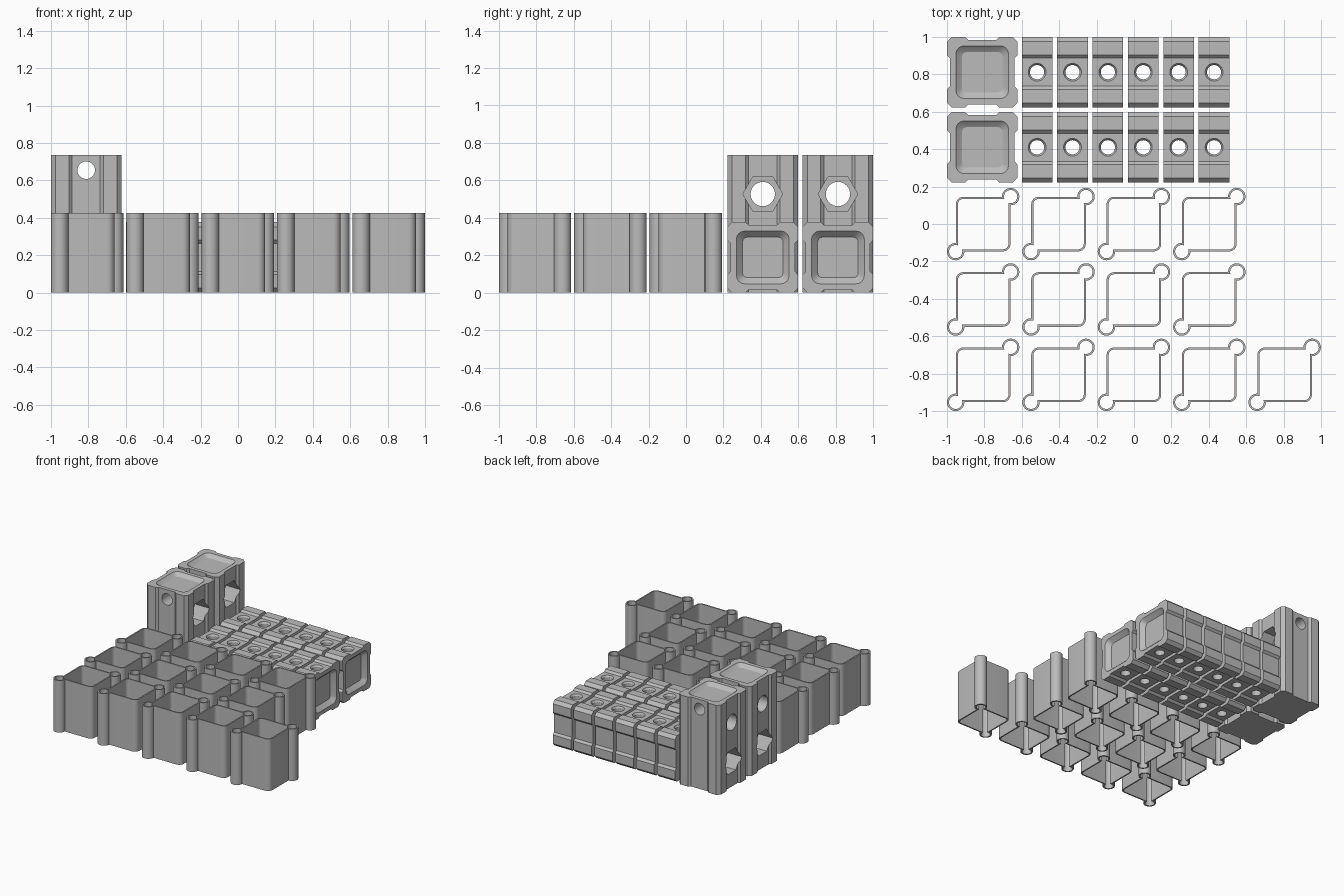
import bpy, bmesh, math
from mathutils import Matrix, Vector

cube = bpy.data.objects.get("Cube")
if cube:
    bpy.data.objects.remove(cube, do_unlink=True)

grey = bpy.data.materials.new("light grey")
grey.use_nodes = True
COLOUR = (0.5, 0.5, 0.5, 1)
grey.diffuse_color = COLOUR
grey.node_tree.nodes["Principled BSDF"].inputs["Base Color"].default_value = COLOUR


def arc(cx, cy, r, start, end, n):
    angles = [math.radians(start + (end - start) * i / n) for i in range(n + 1)]
    return [(cx + r * math.cos(a), cy + r * math.sin(a)) for a in angles]


def circle(r, n=32, start=0):
    return arc(0, 0, r, start, start + 360, n)[:-1]


def rounded_square(half, r):
    c = half - r
    pts = []
    for k, (sx, sy) in enumerate([(1, 1), (-1, 1), (-1, -1), (1, -1)]):
        pts += arc(sx * c, sy * c, r, 90 * k, 90 * k + 90, 4)
    return pts


def loft(sections, closed_ring=False, matrix=None):
    """Mesh through (profile, height) sections, capped or joined end to end."""
    bm = bmesh.new()
    loops = [[bm.verts.new((x, y, z)) for x, y in prof] for prof, z in sections]
    pairs = list(zip(loops, loops[1:]))
    if closed_ring:
        pairs.append((loops[-1], loops[0]))
    else:
        bm.faces.new(loops[0])
        bm.faces.new(loops[-1])
    for a, b in pairs:
        for i in range(len(a)):
            j = (i + 1) % len(a)
            bm.faces.new((a[i], a[j], b[j], b[i]))
    bmesh.ops.recalc_face_normals(bm, faces=bm.faces)
    if matrix:
        bm.transform(matrix)
    mesh = bpy.data.meshes.new("part")
    bm.to_mesh(mesh)
    bm.free()
    return mesh


def place(name, mesh, loc, turned=False):
    ob = bpy.data.objects.new(name, mesh)
    ob.location = loc
    if turned:
        ob.rotation_euler.y = math.pi / 2
    bpy.context.collection.objects.link(ob)
    return ob


def carve(mesh, cutters):
    """Subtract every cutter mesh and return the finished mesh."""
    body = place("body", mesh, (0, 0, 0))
    tools = [place("cutter", c, (0, 0, 0)) for c in cutters]
    for tool in tools:
        tool.hide_render = True
        mod = body.modifiers.new("cut", 'BOOLEAN')
        mod.object, mod.operation, mod.solver = tool, 'DIFFERENCE', 'EXACT'
    deps = bpy.context.evaluated_depsgraph_get()
    result = bpy.data.meshes.new_from_object(body.evaluated_get(deps))
    for ob in [body] + tools:
        bpy.data.objects.remove(ob, do_unlink=True)
    return result


def finish(mesh):
    mesh.materials.clear()
    mesh.materials.append(grey)
    ob = place("shading", mesh, (0, 0, 0))
    bpy.ops.object.select_all(action='DESELECT')
    ob.select_set(True)
    bpy.context.view_layer.objects.active = ob
    bpy.ops.object.shade_smooth_by_angle(angle=math.radians(30))
    bpy.data.objects.remove(ob, do_unlink=True)
    return mesh


# Thin tube: square outline with a round bead on two opposite corners
TUBE_H, BEAD = 0.427, 0.147


def tube_outline(inset):
    h, r = 0.146 - inset, 0.0465 - inset
    bite = math.degrees(math.asin((BEAD - h) / r))
    half = arc(BEAD, BEAD, r, -90 - bite, 180 + bite, 28)
    c = h - 0.04 + inset
    half += arc(-c, c, h - c, 90, 180, 6)
    return half + [(-x, -y) for x, y in half]


outer, inner = tube_outline(0), tube_outline(0.011)
tube = finish(loft([(outer, 0), (outer, TUBE_H), (inner, TUBE_H), (inner, 0)],
                   closed_ring=True))
PITCH = 0.403
for row, count in enumerate([5, 4, 4]):
    for col in range(count):
        place("corner_bead_tube", tube,
              (-0.8065 + PITCH * col, -0.8065 + PITCH * row, 0))

# Block cross-section: chamfered square with a shallow groove on each side
HALF, CHAMFER, GROOVE = 0.1885, 0.025, 0.016
side = [(HALF, -HALF + CHAMFER), (HALF, -0.092), (HALF - GROOVE, -0.075),
        (HALF - GROOVE, 0.075), (HALF, 0.092), (HALF, HALF - CHAMFER)]
section = []
for k in range(4):
    turn = Matrix.Rotation(k * math.pi / 2, 2)
    section += [tuple(turn @ Vector(p)) for p in side]

ALONG_X = Matrix.Rotation(math.pi / 2, 4, 'Y')
ALONG_Y = Matrix.Rotation(-math.pi / 2, 4, 'X')


def pocket(length, depth):
    return loft([(rounded_square(0.108, 0.025), length - depth),
                 (rounded_square(0.132, 0.04), length - 0.01),
                 (rounded_square(0.142, 0.045), length + 0.001)])


def bore(profile, start, end, axis, z):
    return loft([(profile, start), (profile, end)],
                matrix=Matrix.Translation((0, 0, z)) @ axis)


# Tall blocks: end pocket, cross hole, two opposed hexagonal sockets
TALL = 0.735
hexagon = circle(0.106, 6, 90)
cuts = [pocket(TALL, 0.026), bore(circle(0.047), -0.3, 0.3, ALONG_Y, 0.655)]
for z, s in ((0.527, 1), (TALL - 0.527, -1)):
    cuts.append(bore(circle(0.065), -0.3, 0.3, ALONG_X, z))
    cuts.append(bore(hexagon, s * 0.06, s * 0.3, ALONG_X, z))
tall = finish(carve(loft([(section, 0), (section, TALL)]), cuts))

# Short blocks: lying on their side, end pocket and a countersunk vertical hole
SHORT = 0.164
floor = HALF - GROOVE
sink = loft([(circle(0.049), -floor - 0.002), (circle(0.038), -floor + 0.014)],
            matrix=Matrix.Translation((0, 0, SHORT / 2)) @ ALONG_X)
short = finish(carve(loft([(section, 0), (section, SHORT)]),
                     [pocket(SHORT, 0.035),
                      bore(circle(0.038), -0.3, 0.3, ALONG_X, SHORT / 2), sink]))

for y in (0.41, 0.8115):
    place("tall_block", tall, (-0.8115, y, 0))
    for i in range(6):
        place("short_block", short, (-0.6 + 0.1892 * i, y, HALF), turned=True)
